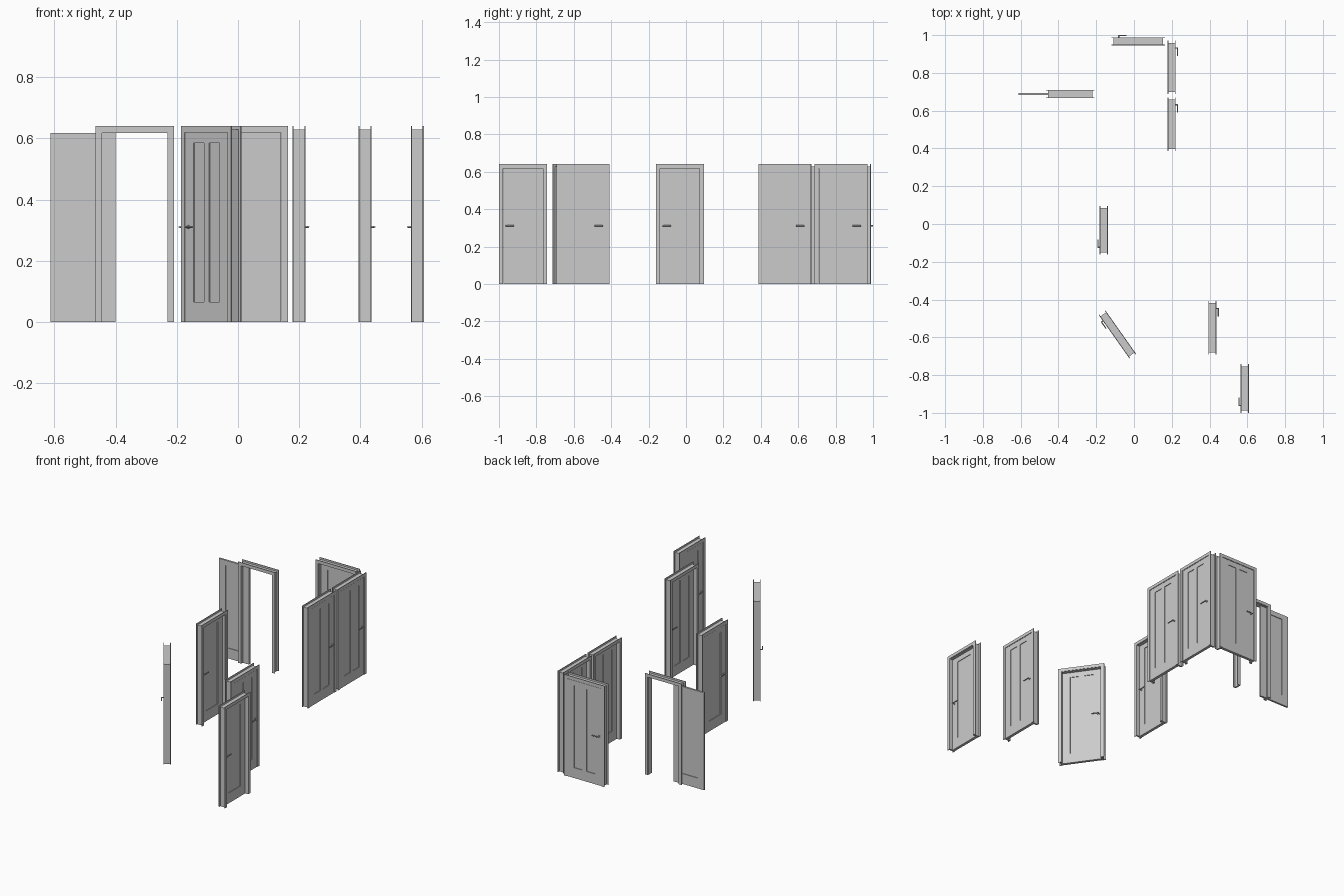
import bpy, bmesh, math
from mathutils import Matrix, Vector

if "Cube" in bpy.data.objects:
    bpy.data.objects.remove(bpy.data.objects["Cube"])

H = 0.64          # overall frame height
D = 0.043         # overall frame depth
T = 0.018         # leaf thickness
WIDE, NARROW = 0.283, 0.257


def box(bm, x0, x1, y0, y1, z0, z1):
    m = Matrix.Translation(((x0 + x1) / 2, (y0 + y1) / 2, (z0 + z1) / 2))
    bmesh.ops.create_cube(bm, size=1, matrix=m @ Matrix.Diagonal((x1 - x0, y1 - y0, z1 - z0, 1)))


def portal(bm, outer, inner, top, y0, y1):
    # upside-down U outline extruded through its depth
    lo = top - (outer - inner)
    pts = [(-outer, 0), (-outer, top), (outer, top), (outer, 0),
           (inner, 0), (inner, lo), (-inner, lo), (-inner, 0)]
    f = bm.faces.new([bm.verts.new((x, y0, z)) for x, z in pts])
    ext = bmesh.ops.extrude_face_region(bm, geom=[f])
    moved = [v for v in ext["geom"] if isinstance(v, bmesh.types.BMVert)]
    bmesh.ops.translate(bm, verts=moved, vec=(0, y1 - y0, 0))


def rod(bm, a, b, r):
    a, b = Vector(a), Vector(b)
    q = (b - a).to_track_quat('Z', 'Y').to_matrix().to_4x4()
    bmesh.ops.create_cone(bm, cap_ends=True, segments=12, radius1=r, radius2=r,
                          depth=(b - a).length, matrix=Matrix.Translation((a + b) / 2) @ q)


def finish(name, bm, place, smooth=False):
    bmesh.ops.recalc_face_normals(bm, faces=bm.faces)
    me = bpy.data.meshes.new(name)
    bm.to_mesh(me)
    bm.free()
    ob = bpy.data.objects.new(name, me)
    bpy.context.collection.objects.link(ob)
    ob.matrix_world = place
    if smooth:
        bpy.ops.object.select_all(action='DESELECT')
        ob.select_set(True)
        bpy.context.view_layer.objects.active = ob
        bpy.ops.object.shade_smooth_by_angle(angle=math.radians(40))


def frame(name, w, place):
    bm = bmesh.new()
    portal(bm, w / 2 - 0.011, w / 2 - 0.022, H - 0.011, -D / 2 + 0.003, D / 2 - 0.003)  # jamb
    for s in (-1, 1):                                                                  # casings
        y = sorted((s * D / 2, s * (D / 2 - 0.004)))
        portal(bm, w / 2, w / 2 - 0.02, H, *y)
    finish(name + "_frame", bm, place)


def leaf(name, half, y, t, panels, place, cx=0.0):
    stile, mull, rec, top, z0, z1 = 0.046, 0.028, 0.004, 0.617, 0.065, 0.585
    bm = bmesh.new()
    x0, x1 = cx - half, cx + half
    box(bm, x0 + stile, x1 - stile, y + rec, y + t - rec, z0, z1)    # recessed core
    box(bm, x0, x0 + stile, y, y + t, 0, top)                        # stiles
    box(bm, x1 - stile, x1, y, y + t, 0, top)
    box(bm, x0 + stile, x1 - stile, y, y + t, 0, z0)                 # rails
    box(bm, x0 + stile, x1 - stile, y, y + t, z1, top)
    if panels == 2:                                                  # mullion
        box(bm, cx - mull / 2, cx + mull / 2, y, y + t, z0, z1)
    finish(name + "_leaf", bm, place)


def handles(name, half, y, hand, place):
    bm = bmesh.new()
    x, z = hand * (half - 0.016), 0.311
    for face, s in ((y, -1), (y + T, 1)):
        rod(bm, (x, face, z), (x, face + s * 0.003, z), 0.007)                   # rose
        rod(bm, (x, face, z), (x, face + s * 0.014, z), 0.0032)                  # spindle
        rod(bm, (x + hand * 0.003, face + s * 0.0125, z),
            (x - hand * 0.042, face + s * 0.0125, z), 0.003)                     # lever
    finish(name + "_handles", bm, place, smooth=True)


# name, centre x, centre y, turn in degrees, width, panels, handle side
doors = [
    ("back_door", 0.022, 0.967, 180, WIDE, 2, 1),
    ("side_door_rear", 0.199, 0.829, 90, WIDE, 2, 1),
    ("side_door_front", 0.199, 0.528, 90, WIDE, 2, 1),
    ("middle_door", -0.160, -0.033, -90, NARROW, 1, 1),
    ("angled_door", -0.0875, -0.585, -54.8, WIDE, 2, -1),
    ("right_door", 0.415, -0.55, 90, WIDE, 2, 1),
    ("corner_door", 0.586, -0.871, -90, NARROW, 1, 1),
]
for name, x, y, deg, w, panels, hand in doors:
    place = Matrix.Translation((x, y, 0)) @ Matrix.Rotation(math.radians(deg), 4, 'Z')
    half, front = w / 2 - 0.0225, -D / 2 + 0.003
    frame(name, w, place)
    leaf(name, half, front, T, panels, place)
    handles(name, half, front, hand, place)

# sliding door standing open beside its frame
place = Matrix.Translation((-0.337, 0.688, 0))
frame("sliding_door", NARROW, place)
leaf("sliding_door", 0.106, -0.006, 0.012, 1, place, cx=-0.169)
